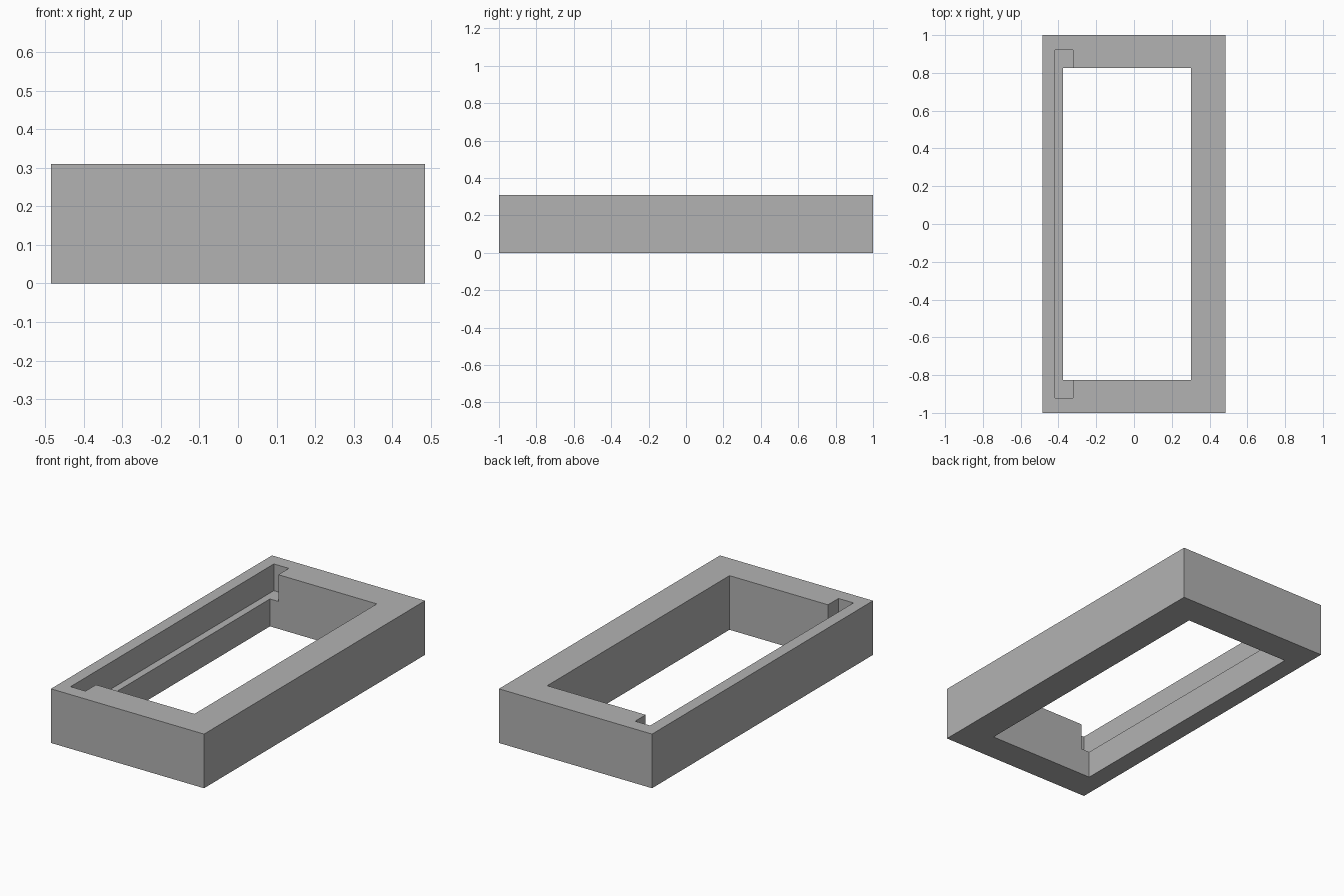
import bpy

default_cube = bpy.data.objects.get("Cube")
if default_cube:
    bpy.data.objects.remove(default_cube, do_unlink=True)

HALF_X, HALF_Y, HEIGHT = 0.485, 1.0, 0.31
LEDGE_Z = 0.157


def box(name, x0, x1, half_y, z0, z1):
    """Box spanning x0..x1, -half_y..half_y, z0..z1."""
    bpy.ops.mesh.primitive_cube_add(size=1)
    obj = bpy.context.object
    obj.name = name
    obj.location = ((x0 + x1) / 2, 0, (z0 + z1) / 2)
    obj.scale = (x1 - x0, 2 * half_y, z1 - z0)
    bpy.ops.object.transform_apply(location=True, rotation=False, scale=True)
    return obj


def cut(target, cutter):
    """Subtract the cutter from the target, then discard the cutter."""
    cutter.hide_render = True
    mod = target.modifiers.new("cut", "BOOLEAN")
    mod.operation = "DIFFERENCE"
    mod.solver = "EXACT"
    mod.object = cutter
    bpy.context.view_layer.objects.active = target
    bpy.ops.object.modifier_apply(modifier=mod.name)
    bpy.data.objects.remove(cutter, do_unlink=True)


# Rectangular frame body
frame = box("frame", -HALF_X, HALF_X, HALF_Y, 0, HEIGHT)

# Through opening, set off-centre so the right rail is the thinner one
cut(frame, box("opening_cutter", -0.375, 0.302, 0.825, -0.1, HEIGHT + 0.1))

# Slot along the thin rail, leaving a ledge and a notch in each end rail
cut(frame, box("slot_cutter", -0.417, -0.322, 0.92, LEDGE_Z, HEIGHT + 0.1))

# Plain grey finish
grey = bpy.data.materials.new("grey")
grey.use_nodes = True
colour = (0.448, 0.448, 0.448, 1)
grey.diffuse_color = colour
grey.node_tree.nodes["Principled BSDF"].inputs["Base Color"].default_value = colour
frame.data.materials.clear()
frame.data.materials.append(grey)
for face in frame.data.polygons:
    face.material_index = 0
    face.use_smooth = False
